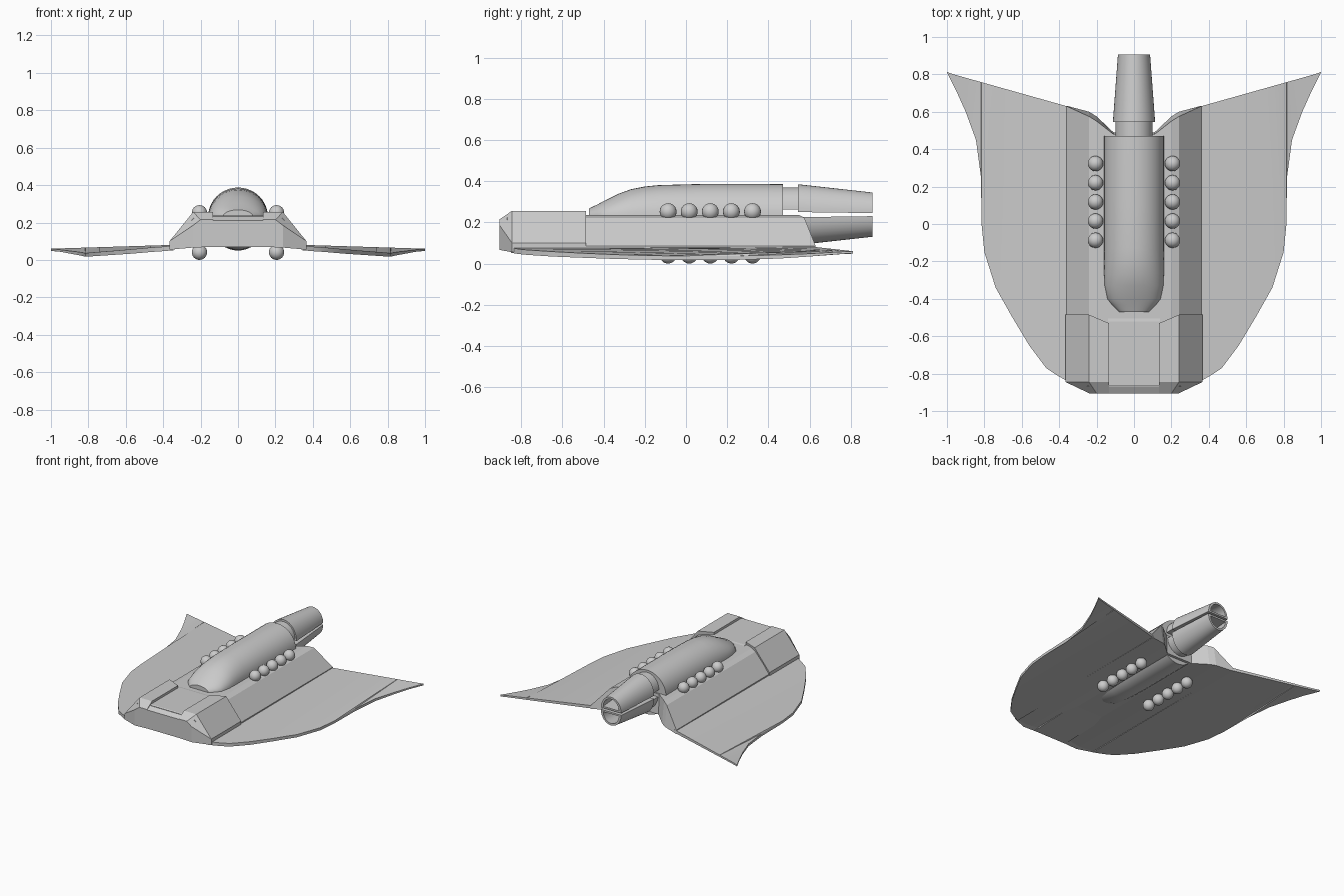
import bpy, bmesh, math

if "Cube" in bpy.data.objects:
    bpy.data.objects.remove(bpy.data.objects["Cube"])

MID = 0.2375  # height of the plane between upper and lower engines


def loft(name, rings, smooth=None, mirror=False):
    """Skin a list of equal-length closed rings and cap both ends."""
    bm = bmesh.new()
    vs = [[bm.verts.new(p) for p in r] for r in rings]
    n = len(vs[0])
    for a, b in zip(vs, vs[1:]):
        for i in range(n):
            j = (i + 1) % n
            bm.faces.new((a[i], a[j], b[j], b[i]))
    bm.faces.new(vs[0])
    bm.faces.new(vs[-1][::-1])
    bmesh.ops.recalc_face_normals(bm, faces=bm.faces)
    me = bpy.data.meshes.new(name)
    bm.to_mesh(me)
    bm.free()
    ob = bpy.data.objects.new(name, me)
    bpy.context.collection.objects.link(ob)
    if mirror:
        mod = ob.modifiers.new("mirror", 'MIRROR')
        mod.use_mirror_merge = False
    if smooth:
        shade(ob, smooth)
    return ob


def shade(ob, angle):
    bpy.ops.object.select_all(action='DESELECT')
    ob.select_set(True)
    bpy.context.view_layer.objects.active = ob
    bpy.ops.object.shade_smooth_by_angle(angle=math.radians(angle))


def half_round(y, w, base, top, n=20):
    """D-shaped ring: flat at base, half ellipse reaching top."""
    return [(w * math.cos(math.pi * i / n), y,
             base + (top - base) * math.sin(math.pi * i / n)) for i in range(n + 1)]


# Wings: x, leading-edge y, leading-edge top and bottom z
edge = [(0.34, -0.85, .077, .052), (0.41, -0.81, .070, .046), (0.47, -0.77, .066, .042),
        (0.56, -0.65, .058, .034), (0.65, -0.50, .050, .028), (0.74, -0.34, .043, .022),
        (0.80, -0.15, .038, .018), (0.815, 0.0, .037, .018), (0.818, 0.25, .037, .018),
        (0.845, 0.45, .042, .024), (0.90, 0.60, .048, .034), (0.945, 0.70, .054, .043),
        (1.0, 0.81, .060, .050)]
rings = []
for x, y, zt, zb in edge:
    t = (x - 0.36) / 0.64
    ry = 0.63 + 0.18 * t + (0.002 if x == 1.0 else 0)
    rt = 0.08 - 0.02 * t
    rings.append([(x, y, zt), (x, y, zb), (x, ry, rt - 0.012 - 0.01 * (1 - t)), (x, ry, rt)])
loft("wing", rings, smooth=20, mirror=True)

# Main hull: x, front y, rear y at top, rear y at bottom, top z, bottom z
hull = [(0.36, -0.84, .63, .632, .085, .055), (0.24, -0.87, .575, .60, .222, .068),
        (0.20, -0.87, .55, .575, .235, .073), (0.11, -0.87, .48, .49, .235, .085)]
half = [[(x, f, zt), (x, f, zb), (x, r2, zb), (x, r1, zt)] for x, f, r1, r2, zt, zb in hull]
loft("hull", [[(-x, y, z) for x, y, z in r] for r in half] + half[::-1])

# Nose centre block with sloping front lip
lip = [(-0.905, .07), (-0.905, .212), (-0.86, .238), (-0.52, .238), (-0.48, .23), (-0.48, .085)]
loft("nose_centre", [[(x, y, z) for y, z in lip] for x in (-0.14, 0.14)])

# Raised armour panels either side of the nose
front = [(.135, .07), (.135, .215), (.20, .215), (.24, .185), (.24, .066)]
full = [(.135, .085), (.135, .256), (.24, .256), (.366, .10), (.366, .055)]
back_y = [-0.53, -0.53, -0.485, -0.485, -0.485]
loft("nose_panel", [[(x, -0.905, z) for x, z in front],
                    [(x, -0.845, z) for x, z in full],
                    [(x, -0.53, z) for x, z in full],
                    [(x, y, z) for (x, z), y in zip(full, back_y)]], mirror=True)

# Upper canopy fairing: y, half width, top z
top = [(-.47, .08, .268), (-.43, .12, .287), (-.40, .143, .303), (-.33, .157, .338),
       (-.27, .16, .36), (-.20, .16, .374), (-.13, .16, .381), (.10, .16, .387), (.47, .16, .386)]
loft("canopy", [half_round(y, w, .23, t) for y, w, t in top], smooth=35)

# Lower fairing under the hull
low = [(-.35, .12, .10), (-.27, .155, .07), (-.15, .16, .055), (0, .16, .05), (.47, .16, .05)]
loft("belly_fairing", [half_round(y, w, .23, b) for y, w, b in low], smooth=35)

# Twin engines, the lower one flipped about MID
for label, s in (("upper", 1), ("lower", -1)):
    def d(y, w, base, t):
        return half_round(y, w, MID + s * (base - MID), MID + s * (t - MID))
    loft(label + "_engine_neck", [d(.44, .10, .262, .37), d(.56, .10, .262, .37)], smooth=35)
    loft(label + "_nozzle", [d(.545, .113, .25, .385), d(.905, .086, .245, .345),
                             d(.905, .066, .258, .330), d(.70, .080, .262, .350)], smooth=35)

# Rows of round pods above and below the hull
for z, label in ((.252, "upper"), (.041, "lower")):
    for side in (-1, 1):
        for i in range(5):
            bpy.ops.mesh.primitive_uv_sphere_add(segments=20, ring_count=12, radius=.041,
                                                 location=(side * .206, -.087 + i * .1025, z))
            bpy.context.object.name = label + "_pod"
            shade(bpy.context.object, 40)
